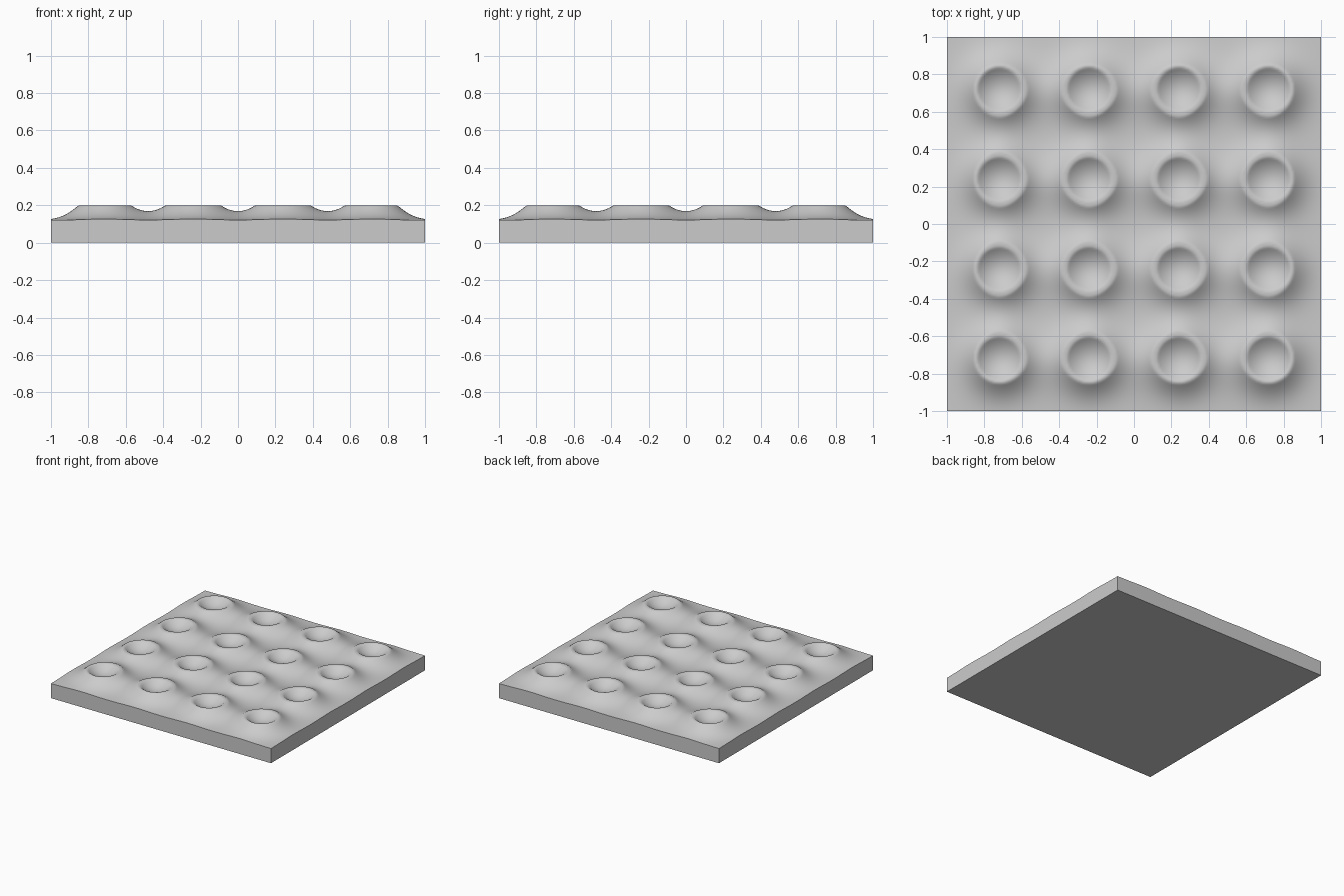
import bpy, bmesh, math

cube = bpy.data.objects.get("Cube")
if cube:
    bpy.data.objects.remove(cube, do_unlink=True)

BASE = 0.12          # height of the plain plate
RIM = 0.2            # height of the crater rims
CENTRES = [-0.72, -0.24, 0.24, 0.72]
SIGMA = 0.142        # spread of each mound before blending
BLEND = 1.66         # exponent that joins neighbouring mounds


def smooth_min(a, b, k):
    h = max(k - abs(a - b), 0) / k
    return min(a, b) - h * h * k / 4


def bell(d):
    return math.exp(-d * d / (2 * SIGMA * SIGMA))


def height(x, y):
    # Mounds run together into ridges, and each top holds a round bowl
    mounds = sum(bell(x - c) for c in CENTRES) * sum(bell(y - c) for c in CENTRES)
    z = BASE + 0.163 * mounds ** BLEND
    r = math.hypot(min(abs(x - c) for c in CENTRES), min(abs(y - c) for c in CENTRES))
    bowl = 0.152 + 3.5 * r * r
    return min(smooth_min(z, bowl, 0.014), RIM)


# Relief surface
bm = bmesh.new()
bmesh.ops.create_grid(bm, x_segments=200, y_segments=200, size=1)
for v in bm.verts:
    v.co.z = height(v.co.x, v.co.y)

# Straight side walls and flat underside
border = [e for e in bm.edges if e.is_boundary]
walls = bmesh.ops.extrude_edge_only(bm, edges=border)["geom"]
for v in walls:
    if isinstance(v, bmesh.types.BMVert):
        v.co.z = 0
bmesh.ops.holes_fill(bm, edges=[e for e in bm.edges if e.is_boundary], sides=0)
bmesh.ops.recalc_face_normals(bm, faces=bm.faces)

mesh = bpy.data.meshes.new("dimpled_plate")
bm.to_mesh(mesh)
bm.free()
plate = bpy.data.objects.new("dimpled_plate", mesh)
bpy.context.collection.objects.link(plate)

# Single plain colour
grey = bpy.data.materials.new("light_grey")
grey.use_nodes = True
colour = (0.6, 0.6, 0.6, 1)
grey.diffuse_color = colour
grey.node_tree.nodes["Principled BSDF"].inputs["Base Color"].default_value = colour
mesh.materials.append(grey)

bpy.ops.object.select_all(action="DESELECT")
plate.select_set(True)
bpy.context.view_layer.objects.active = plate
bpy.ops.object.shade_smooth_by_angle(angle=math.radians(40))
